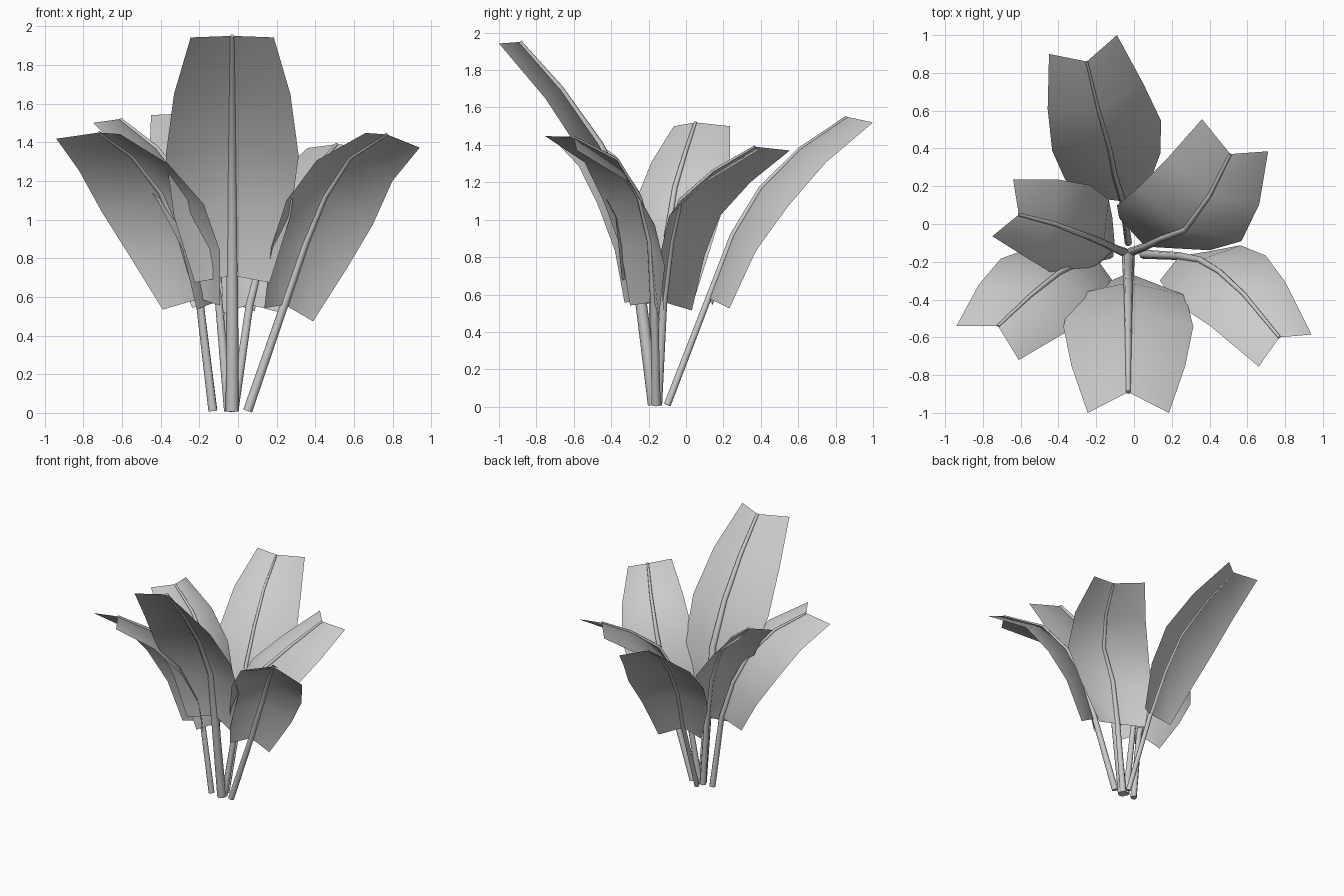
import bpy
import math
from mathutils import Vector

if "Cube" in bpy.data.objects:
    bpy.data.objects.remove(bpy.data.objects["Cube"], do_unlink=True)

grey = bpy.data.materials.new("pale_grey")
grey.use_nodes = True
GREY = (0.6, 0.6, 0.6, 1)
grey.diffuse_color = GREY
grey.node_tree.nodes["Principled BSDF"].inputs["Base Color"].default_value = GREY

# Blade width and edge droop along the rib, relative to the cut tip
SPREAD = (0.9, 1.4, 1.6, 1.4, 1.0)
SAG = (0.75, 0.6, 0.75, 0.75, 1.0)
# Extra drop of the edges below the rib
SINK = (0.03, 0.06, 0.065, 0.045, 0)


def add_mesh(name, mesh):
    obj = bpy.data.objects.new(name, mesh)
    bpy.context.collection.objects.link(obj)
    mesh.materials.clear()
    mesh.materials.append(grey)
    bpy.ops.object.select_all(action="DESELECT")
    obj.select_set(True)
    bpy.context.view_layer.objects.active = obj
    bpy.ops.object.shade_smooth_by_angle(angle=math.radians(75))


def blade(name, rib, side, droop):
    """Two sheets folded along the rib, with both edges drooping outward."""
    side, droop = Vector(side), Vector(droop)
    verts, faces = [], []
    for p, spread, sag, sink in zip(rib, SPREAD, SAG, SINK):
        middle = p + droop * sag - Vector((0, 0, sink))
        verts += [middle - side * spread, p, middle + side * spread]
    for row in range(len(rib) - 1):
        for col in range(2):
            a = row * 3 + col
            faces.append((a, a + 1, a + 4, a + 3))
    mesh = bpy.data.meshes.new(name)
    mesh.from_pydata(verts, [], faces)
    add_mesh(name, mesh)


def stalk(name, path, radius):
    """Tapered tube running from the ground along the whole rib."""
    curve = bpy.data.curves.new(name, "CURVE")
    curve.dimensions = "3D"
    curve.bevel_depth = radius
    curve.bevel_resolution = 2
    curve.use_fill_caps = True
    spline = curve.splines.new("POLY")
    spline.points.add(len(path) - 1)
    for i, (point, p) in enumerate(zip(spline.points, path)):
        point.co = (*p, 1)
        point.radius = 1 - 0.65 * i / (len(path) - 1)
    temp = bpy.data.objects.new(name + "_path", curve)
    bpy.context.collection.objects.link(temp)
    bpy.context.view_layer.update()
    mesh = bpy.data.meshes.new_from_object(
        temp.evaluated_get(bpy.context.evaluated_depsgraph_get()))
    bpy.data.objects.remove(temp, do_unlink=True)
    add_mesh(name, mesh)


# Each leaf: stalk radius, half-width vector, edge droop vector, path from ground to tip
LEAVES = {
    "front": (0.034, (0.215, 0, 0), (0, -0.11, -0.008), [
        (-0.03, -0.17, 0.01), (-0.03, -0.26, 0.71), (-0.03, -0.31, 1.08),
        (-0.03, -0.46, 1.4), (-0.03, -0.67, 1.7), (-0.03, -0.89, 1.95)]),
    "front_left": (0.024, (-0.14, -0.085, 0.038), (0.03, -0.07, -0.03), [
        (0.05, -0.16, 0.01), (0.24, -0.17, 0.56), (0.35, -0.19, 0.88),
        (0.45, -0.25, 1.12), (0.58, -0.37, 1.32), (0.77, -0.6, 1.44)]),
    "front_right": (0.024, (0.165, -0.09, 0.012), (-0.055, -0.09, -0.02), [
        (-0.13, -0.16, 0.01), (-0.2, -0.18, 0.59), (-0.29, -0.2, 0.89),
        (-0.4, -0.26, 1.14), (-0.55, -0.38, 1.33), (-0.72, -0.54, 1.45)]),
    "back_right": (0.024, (-0.055, -0.15, 0), (-0.085, 0.035, -0.02), [
        (-0.05, -0.15, 0.01), (-0.1, -0.13, 0.58), (-0.16, -0.1, 0.92),
        (-0.26, -0.06, 1.17), (-0.42, 0, 1.37), (-0.61, 0.05, 1.52)]),
    "back_left": (0.024, (0.175, -0.085, 0), (0.025, 0.1, -0.02), [
        (-0.02, -0.15, 0.01), (0.06, -0.12, 0.56), (0.14, -0.08, 0.88),
        (0.27, -0.03, 1.1), (0.4, 0.15, 1.26), (0.51, 0.37, 1.39)]),
    "back": (0.019, (0.18, 0.05, -0.01), (-0.02, 0.09, -0.02), [
        (-0.03, -0.1, 0.01), (-0.06, 0.12, 0.58), (-0.1, 0.25, 0.92),
        (-0.13, 0.4, 1.17), (-0.19, 0.61, 1.38), (-0.25, 0.86, 1.55)]),
}

for place, (radius, side, droop, points) in LEAVES.items():
    path = [Vector(p) for p in points]
    blade(place + "_leaf", path[1:], side, droop)
    stalk(place + "_stalk", path, radius)
